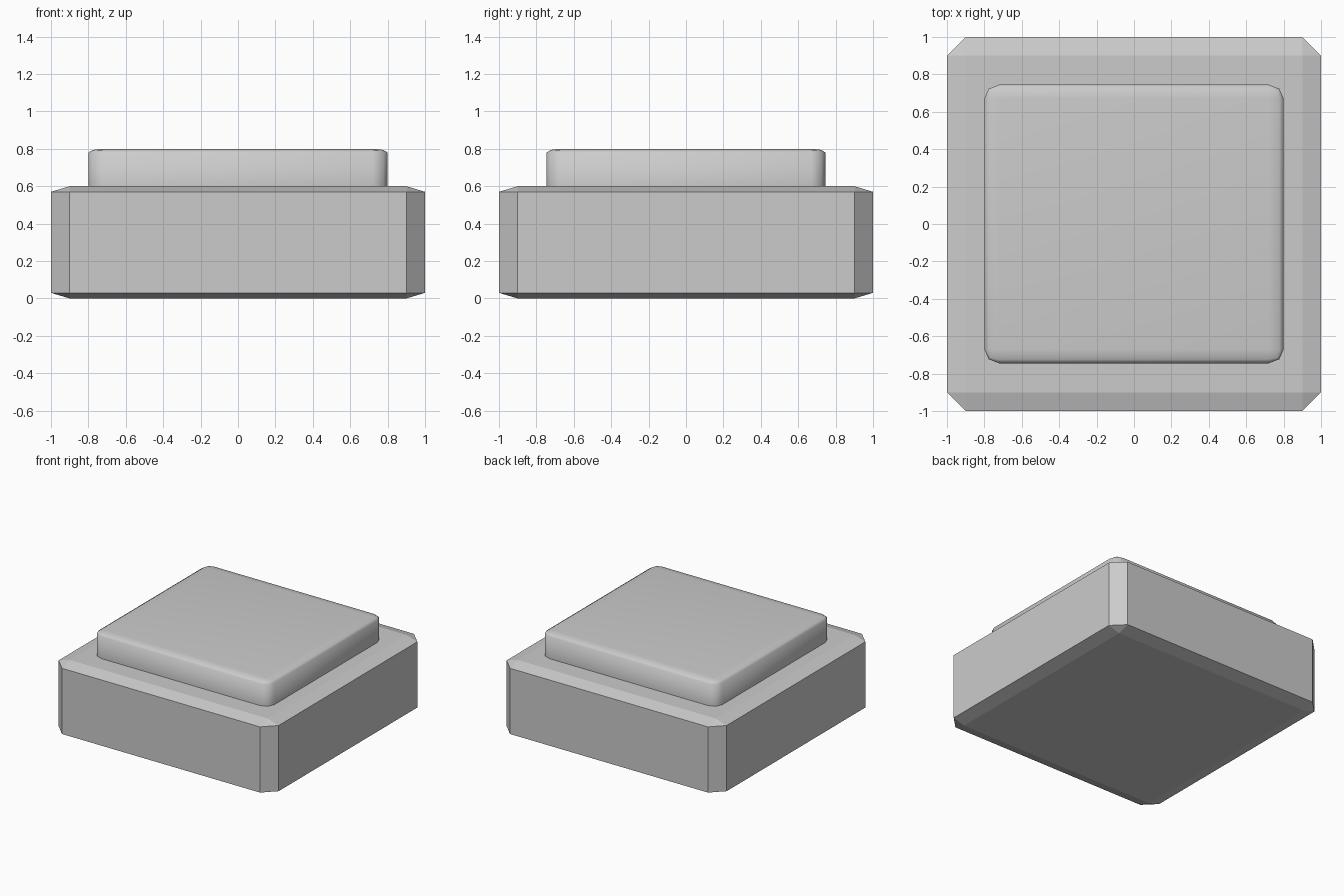
import bpy
import bmesh

if "Cube" in bpy.data.objects:
    bpy.data.objects.remove(bpy.data.objects["Cube"])


def bevelled_block(name, half_size, centre_z, segments, smooth):
    """Bevelled cube squashed to size, so the bevel stretches with it."""
    bm = bmesh.new()
    bmesh.ops.create_cube(bm, size=2)
    bmesh.ops.bevel(bm, geom=bm.edges[:], offset=0.1, offset_type='OFFSET',
                    segments=segments, profile=0.5, affect='EDGES')
    bmesh.ops.scale(bm, vec=half_size, verts=bm.verts)
    bmesh.ops.translate(bm, vec=(0, 0, centre_z), verts=bm.verts)
    bmesh.ops.recalc_face_normals(bm, faces=bm.faces)
    for face in bm.faces:
        face.smooth = smooth
    mesh = bpy.data.meshes.new(name)
    bm.to_mesh(mesh)
    bm.free()
    obj = bpy.data.objects.new(name, mesh)
    bpy.context.collection.objects.link(obj)
    return obj


# Chamfered base block
bevelled_block("base", (1, 1, 0.3), 0.3, 1, False)

# Rounded pad sunk into the top of the base
bevelled_block("top_pad", (0.8, 0.745, 0.2), 0.6, 2, True)
